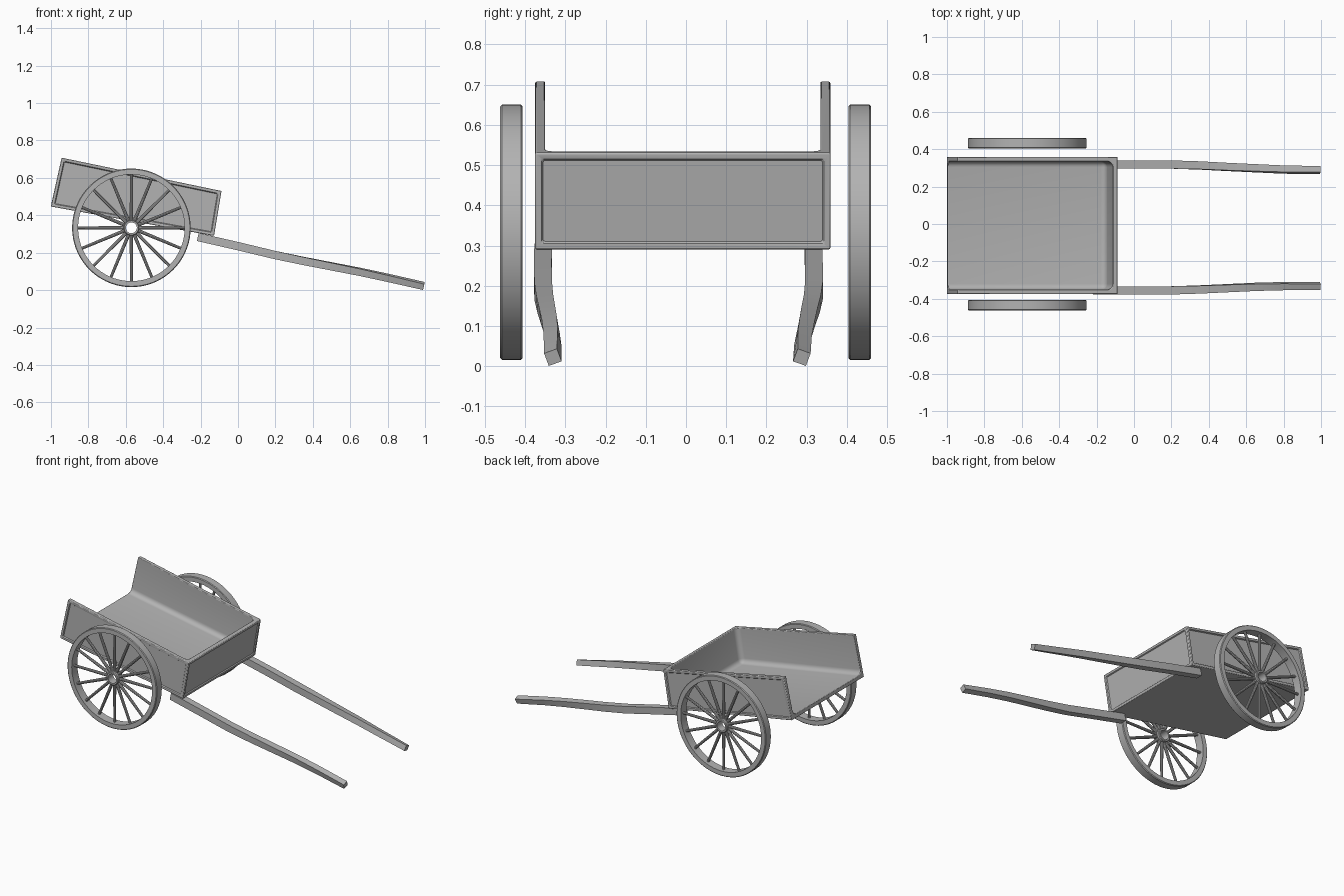
import bpy, bmesh, math
from mathutils import Vector, Matrix

if "Cube" in bpy.data.objects:
    bpy.data.objects.remove(bpy.data.objects["Cube"])

mat = bpy.data.materials.new("plain grey")
mat.diffuse_color = (0.45, 0.45, 0.45, 1)
mat.use_nodes = True
mat.node_tree.nodes["Principled BSDF"].inputs["Base Color"].default_value = mat.diffuse_color


def finish(name, bm, smooth=True):
    bmesh.ops.recalc_face_normals(bm, faces=bm.faces[:])
    me = bpy.data.meshes.new(name)
    bm.to_mesh(me)
    bm.free()
    me.materials.append(mat)
    ob = bpy.data.objects.new(name, me)
    bpy.context.collection.objects.link(ob)
    if smooth:
        bpy.ops.object.select_all(action='DESELECT')
        ob.select_set(True)
        bpy.context.view_layer.objects.active = ob
        bpy.ops.object.shade_smooth_by_angle(angle=math.radians(35))
    return ob


# cart body: one tilted tray with an open back
T, YC, HW = 0.025, -0.008, 0.367
outer = [Vector(p) for p in ((-1, 0, .447), (-.128, 0, .29), (-.088, 0, .53), (-.943, 0, .708))]
u = (outer[1] - outer[0]).normalized()
v = Vector((-u.z, 0, u.x))
inner = [outer[0] + v * T, outer[1] - u * T + v * T, outer[2] - u * T, outer[3].copy()]
bm = bmesh.new()


def ring(pts, y):
    return [bm.verts.new((p.x, y, p.z)) for p in pts]


oa, ob_ = ring(outer, YC - HW), ring(outer, YC + HW)
ia, ib = ring(inner, YC - HW + T), ring(inner, YC + HW - T)
panels = []
for o, i in ((oa, ia), (ob_, ib)):
    panels.append(bm.faces.new(o))                       # outer side
    bm.faces.new(i)                                      # inner side
    bm.faces.new((o[2], o[3], i[3], i[2]))               # top rail
    bm.faces.new((o[3], o[0], i[0], i[3]))               # back end
panels.append(bm.faces.new((oa[1], ob_[1], ob_[2], oa[2])))  # outer front
bm.faces.new((ia[1], ib[1], ib[2], ia[2]))               # inner front
bm.faces.new((oa[2], ob_[2], ib[2], ia[2]))              # front rail
bm.faces.new((oa[0], ob_[0], ob_[1], oa[1]))             # underside
bm.faces.new((ia[0], ib[0], ib[1], ia[1]))               # floor
bm.faces.new((oa[0], ob_[0], ib[0], ia[0]))              # back edge of floor
bmesh.ops.recalc_face_normals(bm, faces=bm.faces[:])
coves = [bm.edges.get(p) for p in ((ia[0], ia[1]), (ib[0], ib[1]), (ia[1], ib[1]),
                                   (ia[1], ia[2]), (ib[1], ib[2]))]
# recessed outer panels
bmesh.ops.inset_individual(bm, faces=panels, thickness=0.022, depth=0)
bmesh.ops.inset_individual(bm, faces=panels, thickness=0.006, depth=-0.006)
# soft inner corners
bmesh.ops.bevel(bm, geom=coves, offset=0.03, offset_type='OFFSET', segments=5,
                profile=0.5, affect='EDGES', clamp_overlap=True)
body = finish("cart_body", bm)
bev = body.modifiers.new("soft edges", 'BEVEL')
bev.width, bev.segments = 0.004, 2
bev.limit_method, bev.angle_limit = 'ANGLE', math.radians(60)


# turned ring with rectangular section around the wheel axis (y)
def lathe(bm, r_in, r_out, half, n):
    c = half * 0.15
    prof = [(r_in, -half), (r_out - c, -half), (r_out, -half + c),
            (r_out, half - c), (r_out - c, half), (r_in, half)]
    rows = []
    for k in range(n):
        a = 2 * math.pi * k / n
        rows.append([bm.verts.new((r * math.cos(a), y, r * math.sin(a))) for r, y in prof])
    for k in range(n):
        p, q = rows[k], rows[(k + 1) % n]
        for j in range(len(prof)):
            m = (j + 1) % len(prof)
            bm.faces.new((p[j], p[m], q[m], q[j]))


# wheels: rim, hub ring and sixteen spokes
for side, y in (("front", -0.434), ("back", 0.432)):
    bm = bmesh.new()
    lathe(bm, 0.285, 0.317, 0.028, 72)
    lathe(bm, 0.029, 0.042, 0.026, 32)
    for k in range(16):
        a = math.pi * k / 8
        m = (Matrix.Rotation(a, 4, 'Y') @ Matrix.Translation((0, 0, 0.163)))
        bmesh.ops.create_cone(bm, cap_ends=True, segments=10, radius1=0.010,
                              radius2=0.008, depth=0.25, matrix=m)
    wheel = finish(side + "_wheel", bm)
    wheel.location = (-0.57, y, 0.333)

# handles: square bars, gently bent and twisted toward the tip
# stations: x, z, y of front handle, y of back handle, half size, roll in degrees
stations = [(-.215, .284, -.355, .317, .022, 0), (0, .235, -.356, .318, .022, 0),
            (.2, .187, -.355, .318, .022, 0), (.35, .156, -.35, .313, .021, 3),
            (.5, .127, -.343, .305, .020, 6), (.65, .098, -.336, .298, .019, 10),
            (.8, .066, -.332, .291, .018, 15), (.994, .022, -.331, .288, .017, 20)]
n = Vector((0.21, 0, 0.978))
for side, col, sgn in (("front", 2, 1), ("back", 3, -1)):
    bm = bmesh.new()
    prev = None
    for s in stations:
        c = Vector((s[0], s[col], s[1]))
        rows = []
        for k in range(4):
            a = math.radians(45 + 90 * k + sgn * s[5])
            r = s[4] * math.sqrt(2)
            rows.append(bm.verts.new(c + Vector((0, 1, 0)) * r * math.cos(a) + n * r * math.sin(a)))
        if prev:
            for k in range(4):
                bm.faces.new((prev[k], prev[(k + 1) % 4], rows[(k + 1) % 4], rows[k]))
        else:
            bm.faces.new(rows)
        prev = rows
    bm.faces.new(prev)
    finish(side + "_handle", bm)
